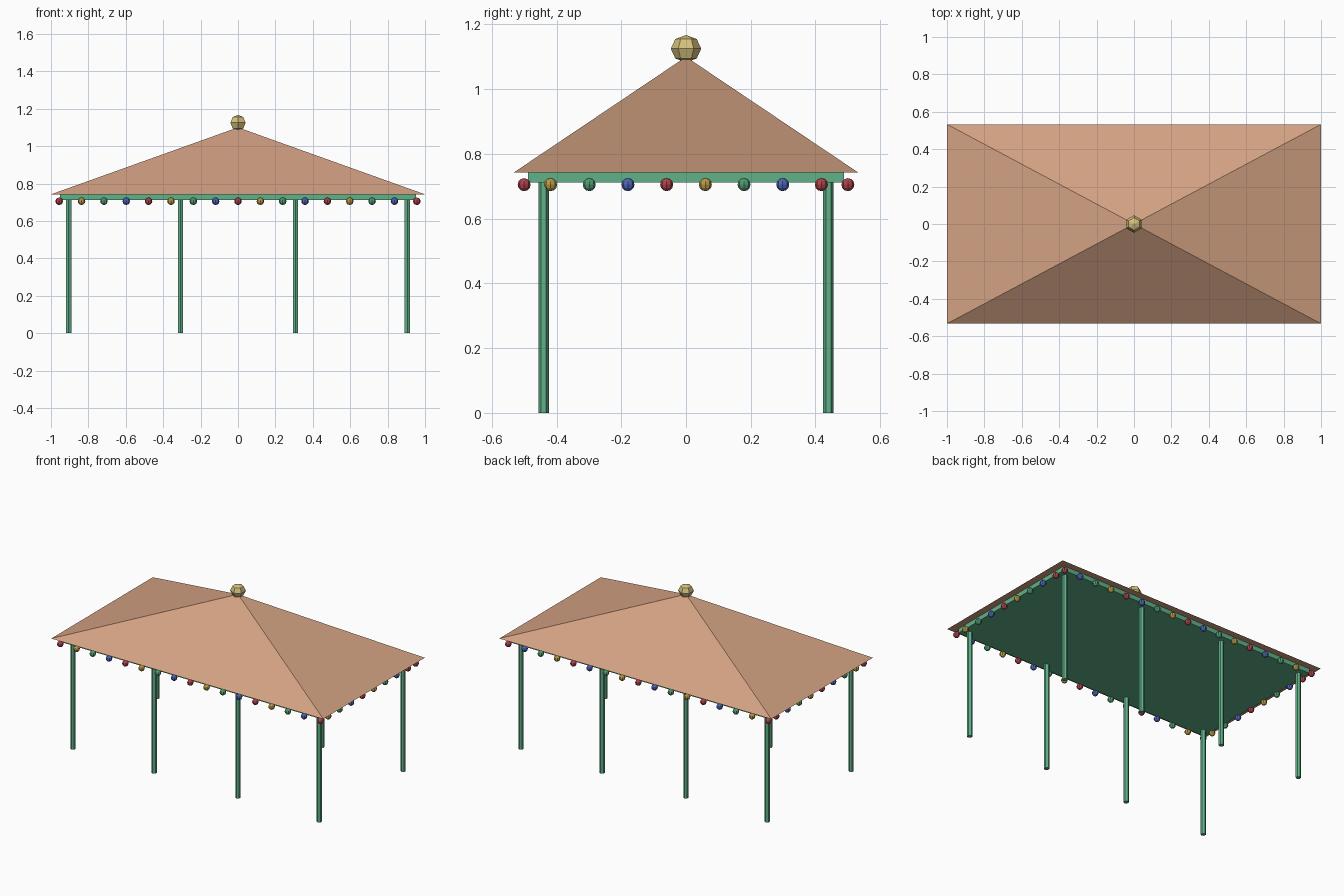
import bpy, bmesh, math
from mathutils import Matrix, Vector

old = bpy.data.objects.get("Cube")
if old:
    bpy.data.objects.remove(old, do_unlink=True)


def material(name, rgb):
    mat = bpy.data.materials.new(name)
    mat.use_nodes = True
    mat.diffuse_color = (*rgb, 1)
    mat.node_tree.nodes["Principled BSDF"].inputs["Base Color"].default_value = (*rgb, 1)
    return mat


terracotta = material("terracotta", (0.65, 0.355, 0.225))
frame_green = material("frame green", (0.12, 0.44, 0.25))
gold = material("gold", (0.66, 0.53, 0.20))
bulb_colours = [
    material("bulb red", (0.42, 0.055, 0.07)),
    material("bulb yellow", (0.48, 0.32, 0.06)),
    material("bulb green", (0.08, 0.33, 0.17)),
    material("bulb blue", (0.075, 0.13, 0.47)),
]


def add_object(name, bm, mat):
    mesh = bpy.data.meshes.new(name)
    bmesh.ops.recalc_face_normals(bm, faces=bm.faces)
    bm.to_mesh(mesh)
    bm.free()
    mesh.materials.append(mat)
    obj = bpy.data.objects.new(name, mesh)
    bpy.context.collection.objects.link(obj)
    return obj


def add_ball(name, centre, radius, segments, rings, mat, squash=1):
    bm = bmesh.new()
    bmesh.ops.create_uvsphere(bm, u_segments=segments, v_segments=rings, radius=radius)
    # turn so that a corner points along y
    turn = Matrix.Rotation(math.pi / 2, 4, "Z")
    place = Matrix.Translation(centre) @ Matrix.Diagonal((1, 1, squash, 1)) @ turn
    far_y = max(v.co.y for v in bm.verts)
    if far_y > radius * 0.99:
        place = place @ turn
    bmesh.ops.transform(bm, matrix=place, verts=bm.verts)
    return add_object(name, bm, mat)


# Hipped roof rising to one point
EAVE, APEX = 0.742, 1.1
bm = bmesh.new()
corners = [bm.verts.new((x, y, EAVE))
           for x, y in ((-1, -0.533), (1, -0.533), (1, 0.533), (-1, 0.533))]
top = bm.verts.new((0, 0, APEX))
bm.faces.new(corners)
for i in range(4):
    bm.faces.new((corners[i], corners[(i + 1) % 4], top))
add_object("roof", bm, terracotta)

# Ceiling slab under the roof
bm = bmesh.new()
bmesh.ops.create_cube(bm, size=1)
bmesh.ops.scale(bm, vec=(1.904, 0.976, 0.03), verts=bm.verts)
bmesh.ops.translate(bm, vec=(0, 0, EAVE - 0.015), verts=bm.verts)
add_object("ceiling_slab", bm, frame_green)

# Six-sided posts, four along each long side
POST_R, POST_H = 0.0163, 0.715
for side, y in (("front", -0.44), ("back", 0.44)):
    for i, x in enumerate((-0.905, -0.308, 0.308, 0.905)):
        bm = bmesh.new()
        ring = [bm.verts.new((x + POST_R * math.sin(a), y + POST_R * math.cos(a), 0))
                for a in (k * math.pi / 3 for k in range(6))]
        base = bm.faces.new(ring)
        grown = bmesh.ops.extrude_face_region(bm, geom=[base], use_keep_orig=True)
        lifted = [g for g in grown["geom"] if isinstance(g, bmesh.types.BMVert)]
        bmesh.ops.translate(bm, vec=(0, 0, POST_H), verts=lifted)
        add_object(f"{side}_post_{i + 1}", bm, frame_green)

# Finial ball on the peak
add_ball("finial", Vector((0, 0, 1.125)), 0.047, 6, 4, gold, 0.9)

# Coloured bulbs strung round the eaves
STEP, BULB_Z = 0.1195, 0.705
for side, y in (("front", -0.5), ("back", 0.5)):
    for i in range(17):
        add_ball(f"{side}_bulb_{i + 1}", Vector(((i - 8) * STEP, y, BULB_Z)),
                 0.02, 8, 6, bulb_colours[i % 4])
for side, x in (("right", -0.956), ("left", 0.956)):
    for i in range(8):
        add_ball(f"{side}_bulb_{i + 1}", Vector((x, (i - 3.5) * STEP, BULB_Z)),
                 0.02, 8, 6, bulb_colours[(i + 1) % 4])
